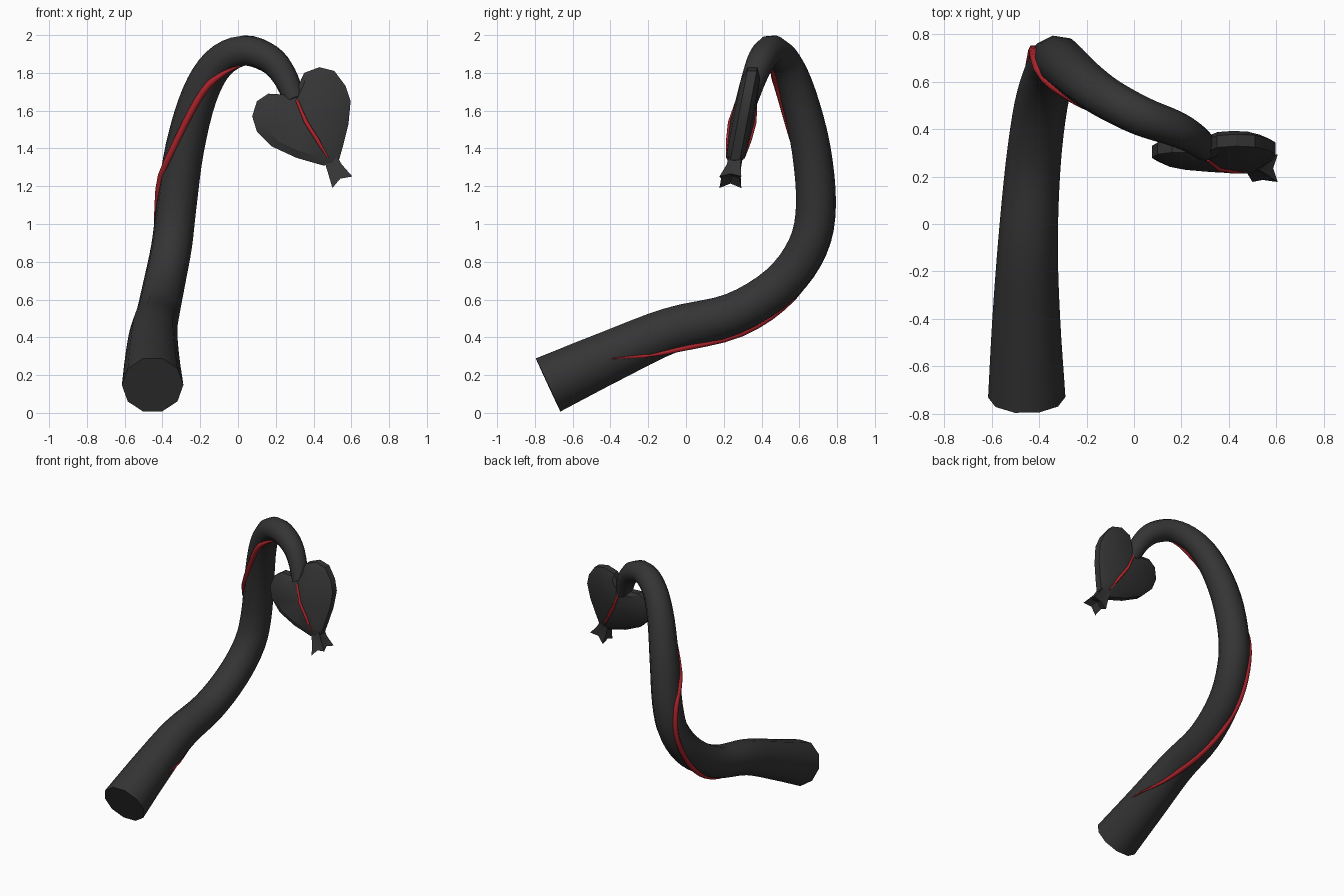
import bpy, bmesh, math
from mathutils import Vector

if "Cube" in bpy.data.objects:
    bpy.data.objects.remove(bpy.data.objects["Cube"])


def material(name, rgb):
    m = bpy.data.materials.new(name)
    m.diffuse_color = (*rgb, 1)
    m.use_nodes = True
    m.node_tree.nodes["Principled BSDF"].inputs["Base Color"].default_value = m.diffuse_color
    return m


CHARCOAL = material("charcoal", (0.035, 0.035, 0.036))
RED = material("vein red", (0.42, 0.018, 0.025))


def finish(name, bm, mat, angle):
    bmesh.ops.recalc_face_normals(bm, faces=bm.faces)
    me = bpy.data.meshes.new(name)
    bm.to_mesh(me)
    bm.free()
    ob = bpy.data.objects.new(name, me)
    bpy.context.collection.objects.link(ob)
    me.materials.append(mat)
    bpy.ops.object.select_all(action='DESELECT')
    ob.select_set(True)
    bpy.context.view_layer.objects.active = ob
    bpy.ops.object.shade_smooth_by_angle(angle=math.radians(angle))
    return ob


def bridge(bm, a, b):
    n = len(a)
    for i in range(n):
        bm.faces.new((a[i], a[(i + 1) % n], b[(i + 1) % n], b[i]))


def spline(rows, steps):
    """Catmull-Rom interpolation through rows of any width."""
    rows = [Vector(r) for r in rows]
    rows = [2 * rows[0] - rows[1]] + rows + [2 * rows[-1] - rows[-2]]
    out = []
    for i in range(1, len(rows) - 2):
        a, b, c, d = rows[i - 1:i + 3]
        for k in range(steps):
            t = k / steps
            out.append(0.5 * (2 * b + (c - a) * t + (2 * a - 5 * b + 4 * c - d) * t * t
                              + (3 * b - a - 3 * c + d) * t ** 3))
    return out + [rows[-2]]


def tangents(pts):
    n = len(pts)
    return [(pts[min(i + 1, n - 1)] - pts[max(i - 1, 0)]).normalized() for i in range(n)]


def tube(name, pts, radii, sides, mat, angle):
    bm = bmesh.new()
    side, rings = Vector((1, 0, 0)), []
    for p, r, t in zip(pts, radii, tangents(pts)):
        side = (side - t * side.dot(t)).normalized()
        up = t.cross(side)
        rings.append([bm.verts.new(p + r * (side * math.cos(a) + up * math.sin(a)))
                      for a in (2 * math.pi * k / sides for k in range(sides))])
    for a, b in zip(rings, rings[1:]):
        bridge(bm, a, b)
    bm.faces.new(rings[0])
    bm.faces.new(rings[-1])
    return finish(name, bm, mat, angle)


# Tail: centre x, y, z and radius
stations = [
    (-0.452, -0.73, 0.148, 0.163), (-0.454, -0.40, 0.30, 0.143),
    (-0.447, -0.08, 0.438, 0.126), (-0.425, 0.25, 0.525, 0.116),
    (-0.392, 0.50, 0.68, 0.112), (-0.352, 0.645, 0.88, 0.109),
    (-0.325, 0.688, 1.10, 0.107), (-0.282, 0.662, 1.40, 0.104),
    (-0.205, 0.595, 1.68, 0.096), (-0.105, 0.525, 1.85, 0.088),
    (0.03, 0.455, 1.918, 0.083), (0.165, 0.405, 1.875, 0.076),
    (0.245, 0.365, 1.785, 0.067), (0.302, 0.322, 1.655, 0.058)]
STEPS = 4
path = spline(stations, STEPS)
centres = [Vector(p[:3]) for p in path]
radii = [p[3] for p in path]
tube("tail", centres, radii, 10, CHARCOAL, 45)

# Vein spiralling over the tail: one outward direction per station from the second on
outward = [(1, 0, -0.1), (0.5, 0, -1), (0.0, 0, -1), (-0.5, 0.4, -0.8), (-0.8, 0.7, -0.2),
           (-1, 0.35, 0), (-0.6, -0.8, 0), (-0.1, -1, -0.3), (-0.05, -0.5, -0.9),
           (0, -0.2, -1)]
dirs = spline(outward, STEPS)
start = STEPS
tang = tangents(centres)
vein_pts, vein_r = [], []
for k, d in enumerate(dirs):
    i = start + k
    d = d - tang[i] * d.dot(tang[i])
    vein_pts.append(centres[i] + d.normalized() * radii[i] * 0.975)
    vein_r.append(0.003 + 0.016 * min(1, k / 5, (len(dirs) - 1 - k) / 5))
tube("tail_vein", vein_pts, vein_r, 6, RED, 70)

# Heart tip: outline in x, z on a plane leaning back, puffed to both sides
outline = [(0.30, 1.69), (0.35, 1.80), (0.43, 1.83), (0.51, 1.81), (0.57, 1.73),
           (0.596, 1.65), (0.585, 1.53), (0.555, 1.41), (0.535, 1.34), (0.50, 1.315),
           (0.45, 1.31), (0.31, 1.35), (0.18, 1.41), (0.10, 1.49), (0.075, 1.57),
           (0.10, 1.65), (0.16, 1.69), (0.25, 1.685)]
CX, CZ = 0.36, 1.54


def plane_y(z):
    return 0.30 + (z - 1.55) * 0.19


def heart_ring(bm, scale, offset):
    pts = [(CX + (x - CX) * scale, CZ + (z - CZ) * scale) for x, z in outline]
    return [bm.verts.new((x, plane_y(z) + offset, z)) for x, z in pts]


bm = bmesh.new()
rings = [heart_ring(bm, s, o) for s, o in
         ((0.8, -0.05), (1, -0.025), (1, 0.025), (0.8, 0.05))]
for a, b in zip(rings, rings[1:]):
    bridge(bm, a, b)
for ring, o in ((rings[0], -0.065), (rings[-1], 0.065)):
    mid = bm.verts.new((CX, plane_y(CZ) + o, CZ))
    for i in range(len(ring)):
        bm.faces.new((ring[i], ring[(i + 1) % len(ring)], mid))
finish("heart_tip", bm, CHARCOAL, 25)

# Straight veins on both faces of the heart
for label, s in (("front", -1), ("back", 1)):
    pts = [Vector((x, plane_y(z) + s * o, z)) for x, z, o in
           ((0.312, 1.655, 0.050), (CX, CZ, 0.066), (0.42, 1.445, 0.058), (0.475, 1.35, 0.045))]
    tube("heart_vein_" + label, pts, (0.008, 0.011, 0.011, 0.005), 6, RED, 70)

# Flared end below the heart, with four points and a hollow end
bm = bmesh.new()
across = Vector((0.87, 0, 0.5))
square = [(-1, -1), (0, -1), (1, -1), (1, 0), (1, 1), (0, 1), (-1, 1), (-1, 0)]


def flare_ring(centre, w, d, notch):
    ring = []
    for a, b in square:
        corner = a * b != 0
        lift = Vector((0, 0, 0)) if corner else Vector((-0.5, 0, 0.87)) * notch
        k = 1 if corner else 0.85
        ring.append(bm.verts.new(Vector(centre) + across * (a * w * k)
                                 + Vector((0, b * d * k, 0)) + lift))
    return ring


rings = [flare_ring(c, w, d, n) for c, w, d, n in
         (((0.490, 0.262, 1.345), 0.036, 0.034, 0), ((0.512, 0.252, 1.295), 0.042, 0.036, 0),
          ((0.5525, 0.235, 1.221), 0.061, 0.058, 0.022))]
for a, b in zip(rings, rings[1:]):
    bridge(bm, a, b)
bm.faces.new(rings[0])
hollow = bm.verts.new((0.532, 0.24, 1.256))
for i in range(8):
    bm.faces.new((rings[-1][i], rings[-1][(i + 1) % 8], hollow))
finish("flared_end", bm, CHARCOAL, 25)
